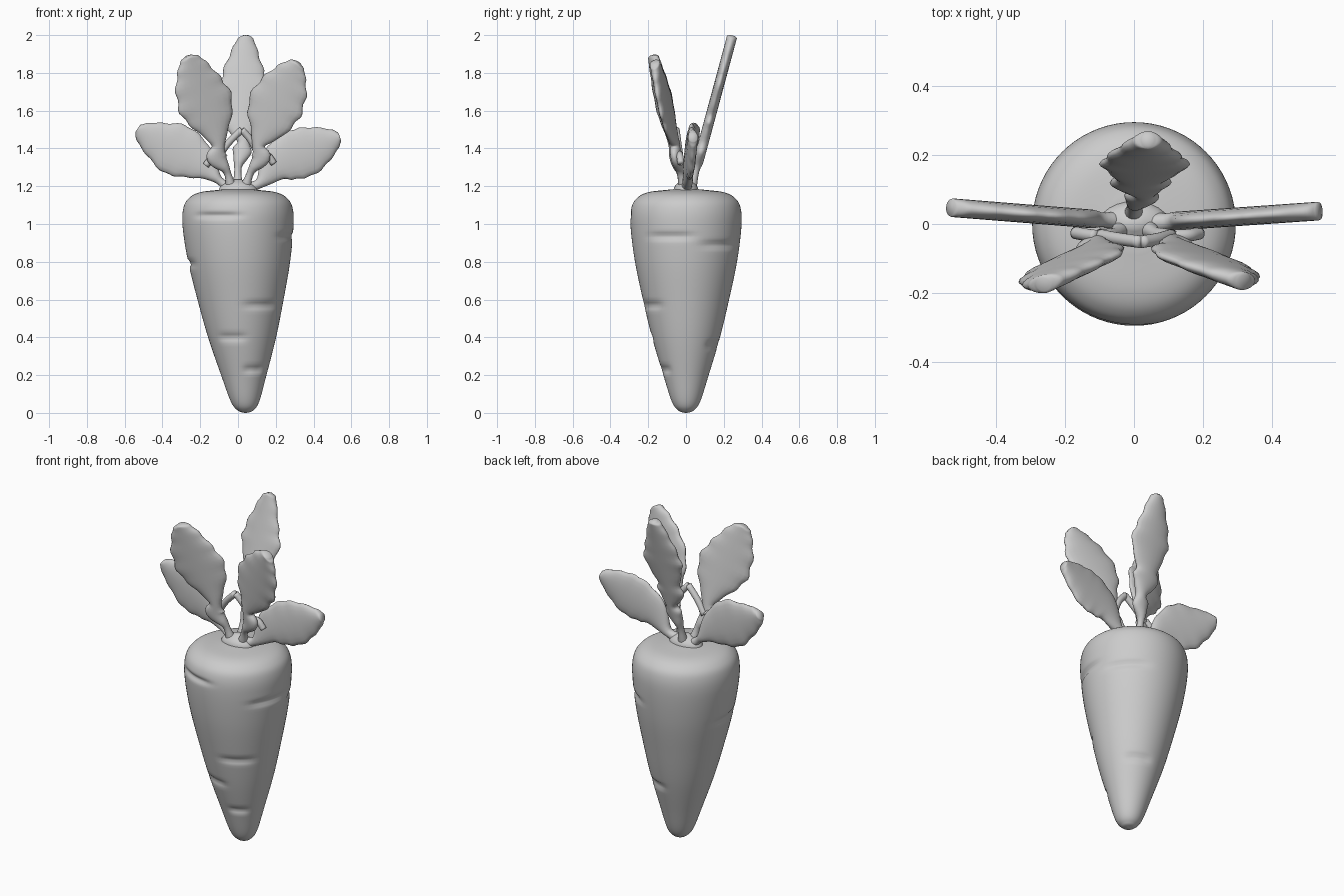
import bpy
import bmesh
import math
from mathutils import Vector

cube = bpy.data.objects.get("Cube")
if cube:
    bpy.data.objects.remove(cube, do_unlink=True)

grey = bpy.data.materials.new("plain grey")
grey.use_nodes = True
grey.diffuse_color = (0.6, 0.6, 0.6, 1)
grey.node_tree.nodes["Principled BSDF"].inputs["Base Color"].default_value = (0.6, 0.6, 0.6, 1)


def smooth_path(points, steps):
    """Catmull-Rom interpolation through the given stations."""
    pts = [Vector(p) for p in points]
    pts = [2 * pts[0] - pts[1]] + pts + [2 * pts[-1] - pts[-2]]
    result = []
    for i in range(1, len(pts) - 2):
        a, b, c, d = pts[i - 1:i + 3]
        for k in range(steps):
            t = k / steps
            result.append(0.5 * (2 * b + (c - a) * t + (2 * a - 5 * b + 4 * c - d) * t**2
                                 + (3 * b - a - 3 * c + d) * t**3))
    result.append(pts[-2])
    return result


def loft(name, rings):
    """Skin a list of closed rings and cap both ends."""
    bm = bmesh.new()
    loops = [[bm.verts.new(p) for p in ring] for ring in rings]
    n = len(loops[0])
    for low, high in zip(loops, loops[1:]):
        for j in range(n):
            k = (j + 1) % n
            bm.faces.new((low[j], low[k], high[k], high[j]))
    bm.faces.new(loops[0][::-1])
    bm.faces.new(loops[-1])
    bmesh.ops.recalc_face_normals(bm, faces=bm.faces)
    mesh = bpy.data.meshes.new(name)
    bm.to_mesh(mesh)
    bm.free()
    mesh.materials.append(grey)
    obj = bpy.data.objects.new(name, mesh)
    bpy.context.collection.objects.link(obj)
    mesh.shade_smooth()
    return obj


# Root: a lathed profile (radius, height) with short shallow creases
profile = [(0.005, 0), (0.04, 0.012), (0.075, 0.06), (0.12, 0.2), (0.18, 0.4), (0.228, 0.6),
           (0.27, 0.8), (0.293, 0.98), (0.29, 1.08), (0.262, 1.135), (0.2, 1.168), (0.08, 1.183)]
creases = [(-112, 1.045), (-60, 0.57), (-108, 0.4), (-65, 0.23), (185, 0.79),
           (-17, 0.935), (42, 0.89), (65, 0.36)]


def crease_depth(angle, z):
    depth = 0
    for degrees, height in creases:
        turn = (angle - math.radians(degrees) + math.pi) % math.tau - math.pi
        across = (z - height) / 0.016
        along = (turn / 0.42) ** 4
        depth += 0.014 * math.exp(-across**2 - along)
    return depth


def root_ring(r, z, sides=72):
    ring = []
    lean = 0.04 * max(0, 1 - z) ** 1.2
    for j in range(sides):
        angle = math.tau * j / sides
        radius = r - min(crease_depth(angle, z), r * 0.3)
        ring.append((lean + radius * math.cos(angle), radius * math.sin(angle), z))
    return ring


loft("root", [root_ring(r, z) for r, z in smooth_path(profile, 12)])

# Crown where the stems meet
crown = smooth_path([(0.105, 1.17), (0.095, 1.195), (0.07, 1.215), (0.02, 1.235)], 4)
loft("crown", [[(r * math.cos(a), 0.65 * r * math.sin(a), z)
                for a in (math.tau * j / 24 for j in range(24))] for r, z in crown])


def leaf(name, stations, y0, slope_x, slope_z, thick=0.027, wave=0.05):
    """Thin leaf on a tilted plane; stations are (x, z, half width)."""
    path = smooth_path(stations, 5)
    normal = Vector((-slope_x, 1, -slope_z)).normalized()
    rings = []
    for i, (x, z, w) in enumerate(path):
        before, after = path[max(i - 1, 0)], path[min(i + 1, len(path) - 1)]
        along = Vector((after[0] - before[0], after[1] - before[1])).normalized()
        w = max(w, 0.008) * (1 + wave * math.sin(i * 1.25))
        depth = min(w, thick)
        ring = []
        for j in range(20):
            a = math.tau * j / 20
            u = w * math.cos(a)
            px, pz = x - along.y * u, z + along.x * u
            py = y0 + slope_x * px + slope_z * (pz - 1.2)
            ring.append(Vector((px, py, pz)) + normal * depth * math.sin(a))
        rings.append(ring)
    return loft(name, rings)


# Five leaves, each widening from a thin stem
leaf("back_leaf",
     [(0, 1.17, 0.03), (0, 1.3, 0.02), (0.02, 1.38, 0.05), (0.03, 1.44, 0.035),
      (0.02, 1.52, 0.085), (0.02, 1.59, 0.075), (0.03, 1.71, 0.125), (0.03, 1.8, 0.11),
      (0.035, 1.9, 0.075), (0.04, 1.975, 0.045), (0.04, 1.998, 0.015)], 0.03, 0, 0.27)
leaf("front_right_leaf",
     [(-0.03, 1.17, 0.03), (-0.06, 1.28, 0.02), (-0.11, 1.35, 0.055), (-0.105, 1.42, 0.035),
      (-0.13, 1.52, 0.095), (-0.165, 1.62, 0.142), (-0.205, 1.72, 0.13),
      (-0.235, 1.81, 0.092), (-0.255, 1.87, 0.055), (-0.262, 1.89, 0.02)], -0.005, 0.28, -0.14)
leaf("front_left_leaf",
     [(0.03, 1.17, 0.03), (0.07, 1.28, 0.02), (0.12, 1.35, 0.05), (0.11, 1.42, 0.035),
      (0.15, 1.51, 0.1), (0.19, 1.61, 0.142), (0.24, 1.71, 0.13),
      (0.28, 1.79, 0.09), (0.308, 1.84, 0.05), (0.318, 1.855, 0.02)], -0.005, -0.22, -0.14)
leaf("side_right_leaf",
     [(-0.05, 1.19, 0.025), (-0.11, 1.24, 0.025), (-0.17, 1.3, 0.075), (-0.25, 1.355, 0.12),
      (-0.34, 1.4, 0.137), (-0.43, 1.445, 0.1), (-0.5, 1.485, 0.06), (-0.53, 1.505, 0.025)],
     0.005, -0.08, 0, wave=0.03)
leaf("side_left_leaf",
     [(0.05, 1.19, 0.03), (0.12, 1.22, 0.03), (0.2, 1.31, 0.095), (0.28, 1.355, 0.125),
      (0.36, 1.385, 0.13), (0.44, 1.42, 0.1), (0.51, 1.45, 0.055), (0.538, 1.46, 0.025)],
     0, 0.07, 0, wave=0.03)

# Thin twigs joining the leaf bases
twigs = [[(-0.1, 1.36), (-0.05, 1.43), (0.02, 1.5)], [(0.11, 1.36), (0.07, 1.44), (0.02, 1.5)],
         [(-0.17, 1.31), (-0.14, 1.35), (-0.11, 1.38)], [(0.19, 1.32), (0.16, 1.36), (0.12, 1.37)]]
for number, points in enumerate(twigs):
    leaf(f"twig_{number + 1}", [(x, z, 0.018) for x, z in points], -0.01, 0, -0.14, 0.018, 0)
